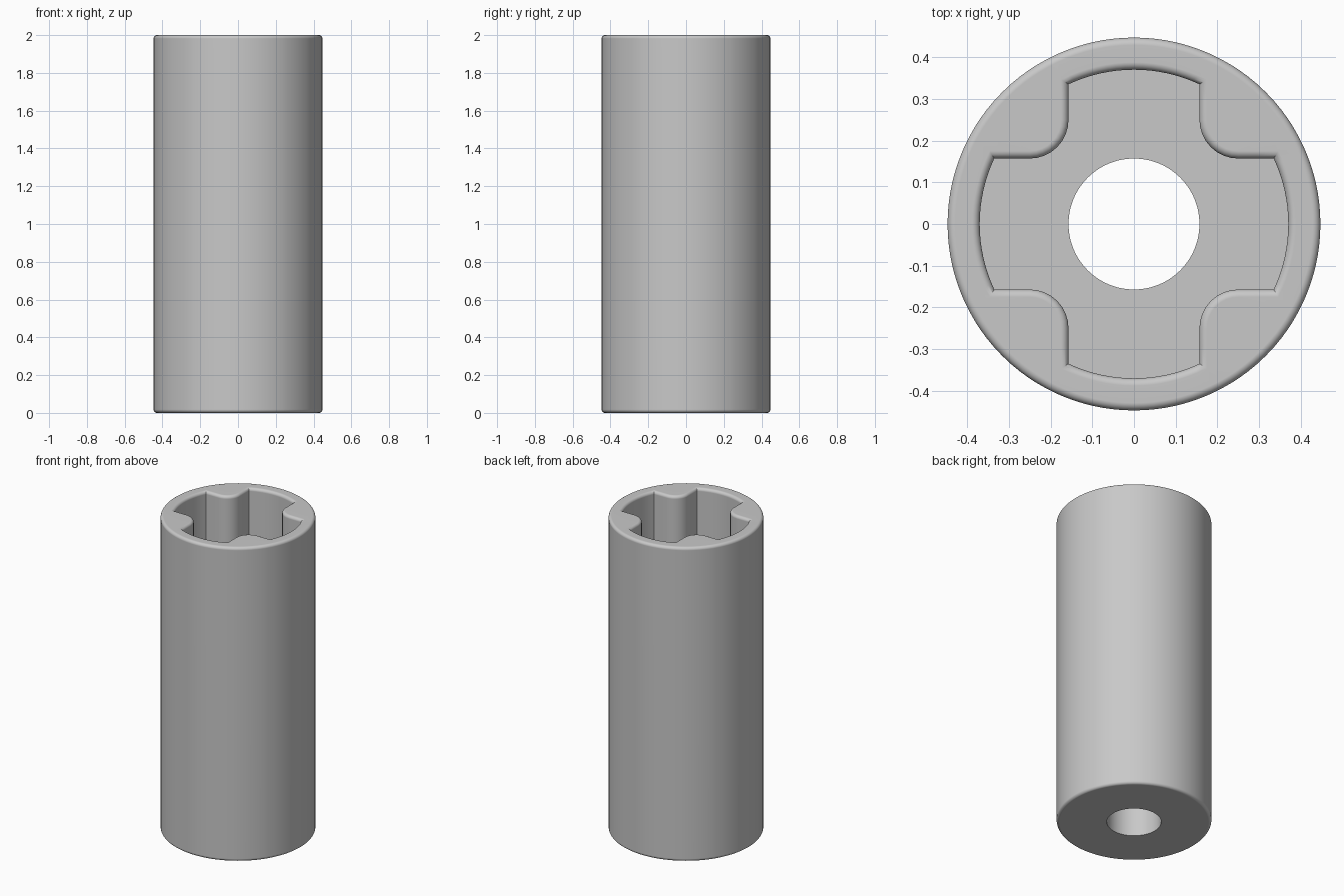
import bpy, bmesh
from math import sin, cos, pi, atan2, asin, sqrt

if "Cube" in bpy.data.objects:
    bpy.data.objects.remove(bpy.data.objects["Cube"], do_unlink=True)

HEIGHT, OUTER_R, HOLE_R = 2.0, 0.447, 0.157
LOBE_R, SLOT_HALF, RIB_R = 0.37, 0.157, 0.093
EDGE, FLOOR_Z, STEPS = 0.018, 1.0, 6

grey = bpy.data.materials.new("grey_metal")
grey.use_nodes = True
colour = (0.58, 0.58, 0.58, 1)
grey.diffuse_color = colour
grey.node_tree.nodes["Principled BSDF"].inputs["Base Color"].default_value = colour


def cross_outline(grow=0.0):
    """Four-lobed socket outline, counter-clockwise, grown outward."""
    lobe, half = LOBE_R + grow, SLOT_HALF + grow
    centre, rib = SLOT_HALF + RIB_R, RIB_R - grow
    tip = sqrt(lobe ** 2 - half ** 2)
    a = asin(half / lobe)
    quarter = [(lobe * cos(t), lobe * sin(t))
               for t in (a * (2 * i / 16 - 1) for i in range(17))]
    quarter.append(((tip + centre) / 2, half))
    for i in range(9):
        t = -pi / 2 - i / 8 * pi / 2
        quarter.append((centre + rib * cos(t), centre + rib * sin(t)))
    quarter.append((half, (tip + centre) / 2))
    points = []
    for _ in range(4):
        points += quarter
        quarter = [(-y, x) for x, y in quarter]
    return points


angles = [atan2(y, x) for x, y in cross_outline()]


def ring(radius):
    return [(radius * cos(t), radius * sin(t)) for t in angles]


# Cross-section loops: up the outside, over the rim, down the socket and hole
arc = [i / STEPS * pi / 2 for i in range(STEPS + 1)]
loops = [(ring(OUTER_R - EDGE * (1 - sin(t))), EDGE * (1 - cos(t))) for t in arc]
loops += [(ring(OUTER_R - EDGE * (1 - cos(t))), HEIGHT - EDGE * (1 - sin(t))) for t in arc]
loops += [(cross_outline(EDGE * (1 - sin(t))), HEIGHT - EDGE * (1 - cos(t))) for t in arc]
loops += [(cross_outline(), FLOOR_Z), (ring(HOLE_R), FLOOR_Z), (ring(HOLE_R), 0)]

# Skin the loops into one closed sleeve
bm = bmesh.new()
rows = [[bm.verts.new((x, y, z)) for x, y in pts] for pts, z in loops]
count = len(angles)
for k, row in enumerate(rows):
    above = rows[(k + 1) % len(rows)]
    for i in range(count):
        j = (i + 1) % count
        bm.faces.new((row[i], row[j], above[j], above[i]))
bmesh.ops.recalc_face_normals(bm, faces=bm.faces)

mesh = bpy.data.meshes.new("socket_sleeve")
bm.to_mesh(mesh)
bm.free()
mesh.materials.append(grey)
sleeve = bpy.data.objects.new("socket_sleeve", mesh)
bpy.context.collection.objects.link(sleeve)

# Smooth curves with crisp socket corners and flat end faces
bpy.ops.object.select_all(action="DESELECT")
sleeve.select_set(True)
bpy.context.view_layer.objects.active = sleeve
bpy.ops.object.shade_smooth_by_angle(angle=pi / 6)
normals = sleeve.modifiers.new("even_shading", "WEIGHTED_NORMAL")
normals.keep_sharp = True
